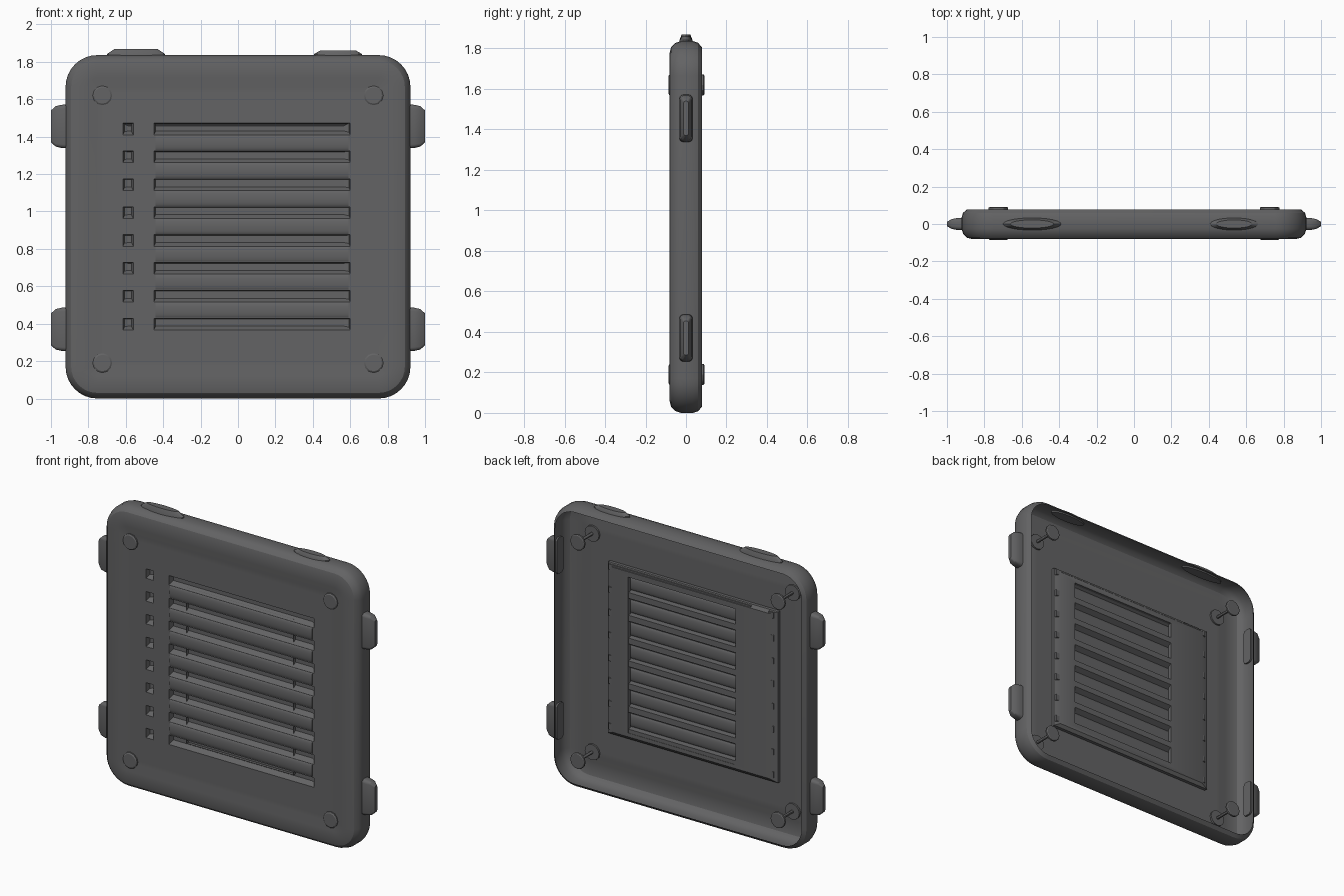
import bpy, bmesh, math

if "Cube" in bpy.data.objects:
    bpy.data.objects.remove(bpy.data.objects["Cube"])

grey = bpy.data.materials.new("dark grey plastic")
grey.diffuse_color = (0.125, 0.125, 0.128, 1)
grey.use_nodes = True
grey.node_tree.nodes["Principled BSDF"].inputs["Base Color"].default_value = grey.diffuse_color


def rounded(hw, hh, r, cx=0, cy=0, seg=8):
    """2D rounded rectangle."""
    pts = []
    for k, (sx, sy) in enumerate(((1, 1), (-1, 1), (-1, -1), (1, -1))):
        for i in range(seg + 1):
            a = math.pi / 2 * (k + i / seg)
            pts.append((cx + sx * (hw - r) + r * math.cos(a),
                        cy + sy * (hh - r) + r * math.sin(a)))
    return pts


def rect(x0, x1, z0, z1):
    return [(x0, z0), (x1, z0), (x1, z1), (x0, z1)]


def ellipse(rx, ry, cx=0, cy=0, n=24):
    return [(cx + rx * math.cos(2 * math.pi * i / n),
             cy + ry * math.sin(2 * math.pi * i / n)) for i in range(n)]


PLACE = {"x": lambda u, v, w: (w, u, v),
         "y": lambda u, v, w: (u, w, v),
         "z": lambda u, v, w: (u, v, w)}


def loft(bm, axis, loops, caps=True):
    """Skin through (outline, position) pairs along an axis."""
    rings = [[bm.verts.new(PLACE[axis](u, v, w)) for u, v in pts] for pts, w in loops]
    faces = [bm.faces.new(rings[0]), bm.faces.new(rings[-1])] if caps else []
    for a, b in zip(rings, rings[1:]):
        n = len(a)
        for i in range(n):
            j = (i + 1) % n
            faces.append(bm.faces.new((a[i], a[j], b[j], b[i])))
    bmesh.ops.recalc_face_normals(bm, faces=faces)


def smooth(ob, angle):
    bpy.ops.object.select_all(action='DESELECT')
    ob.select_set(True)
    bpy.context.view_layer.objects.active = ob
    bpy.ops.object.shade_smooth_by_angle(angle=math.radians(angle))


def finish(name, bm, angle=30):
    me = bpy.data.meshes.new(name)
    bm.to_mesh(me)
    bm.free()
    ob = bpy.data.objects.new(name, me)
    bpy.context.collection.objects.link(ob)
    me.materials.append(grey)
    smooth(ob, angle)
    return ob


ROWS = [1.442 - 0.149 * i for i in range(8)]

# panel body: rounded slab with a soft raised rim in front
profile = [(0.20, -0.073), (0.17, -0.073), (0.12, -0.081), (0.06, -0.081),
           (0.03, -0.074), (0.010, -0.055), (0.0, -0.025),
           (0.0, 0.035), (0.008, 0.06), (0.03, 0.078)]
bm = bmesh.new()
loft(bm, "y", [(rounded(0.922 - i, 0.918 - i, max(0.17 - i, 0.03), 0, 0.918), y)
               for i, y in profile])
body = finish("panel_body", bm)

# cutter: front vent slots and small square holes
bm = bmesh.new()
for z in ROWS:
    for x0, x1 in ((-0.45, 0.60), (-0.615, -0.56)):
        loft(bm, "y", [(rect(x0, x1, z - 0.034, z + 0.03), -0.12),
                       (rect(x0, x1, z - 0.032, z + 0.03), -0.073),
                       (rect(x0 + 0.01, x1 - 0.01, z - 0.012, z + 0.026), -0.04)])
cutter = finish("vent_cutter", bm)
cutter.hide_render = True
mod = body.modifiers.new("vents", 'BOOLEAN')
mod.operation = 'DIFFERENCE'
mod.solver = 'EXACT'
mod.object = cutter
bpy.ops.object.select_all(action='DESELECT')
body.select_set(True)
bpy.context.view_layer.objects.active = body
bpy.ops.object.modifier_apply(modifier=mod.name)
bpy.data.objects.remove(cutter)

# the back of the shell is open
bm = bmesh.new()
bm.from_mesh(body.data)
back = [f for f in bm.faces if f.normal.y > 0.9 and f.calc_center_median().y > 0.07]
bmesh.ops.delete(bm, geom=back, context='FACES')
bm.to_mesh(body.data)
bm.free()
smooth(body, 30)

# shallow frame around the slats inside the shell
bm = bmesh.new()
loft(bm, "y", [(rect(-0.63, 0.60, 0.355, 1.475), -0.073),
               (rect(-0.63, 0.60, 0.355, 1.475), -0.052),
               (rect(-0.58, 0.56, 0.375, 1.455), -0.038),
               (rect(-0.33, 0.445, 0.40, 1.42), -0.038),
               (rect(-0.33, 0.445, 0.40, 1.42), -0.06)], caps=False)
finish("inner_frame", bm)

# raised bars between the slots
bm = bmesh.new()
for i in range(7):
    z = (ROWS[i] + ROWS[i + 1]) / 2
    loft(bm, "x", [(ellipse(0.010, 0.042, -0.070, z), -0.44),
                   (ellipse(0.010, 0.042, -0.070, z), 0.59)])
finish("slats", bm)

# low screw caps in front, and matching feet on thin pins at the back
bm = bmesh.new()
for sx in (-1, 1):
    for z in (0.19, 1.62):
        x = sx * 0.725
        loft(bm, "y", [(ellipse(0.052, 0.052, x, z, 12), -0.062),
                       (ellipse(0.052, 0.052, x, z, 12), -0.081),
                       (ellipse(0.044, 0.044, x, z, 12), -0.086)])
        loft(bm, "y", [(ellipse(0.010, 0.010, x, z, 12), -0.062),
                       (ellipse(0.010, 0.010, x, z, 12), 0.075),
                       (ellipse(0.052, 0.052, x, z, 12), 0.076),
                       (ellipse(0.052, 0.052, x, z, 12), 0.087),
                       (ellipse(0.046, 0.046, x, z, 12), 0.091)])
finish("screw_caps", bm)

# tapered side tabs
bm = bmesh.new()
for sx in (-1, 1):
    for z in (0.37, 1.455):
        loft(bm, "x", [(rounded(0.033, 0.118, 0.02, 0, z, 3), sx * 0.91),
                       (rounded(0.032, 0.115, 0.02, 0, z, 3), sx * 0.945),
                       (rounded(0.026, 0.108, 0.015, 0, z, 3), sx * 0.975),
                       (rounded(0.012, 0.085, 0.01, 0, z, 3), sx * 1.0)])
finish("side_tabs", bm)

# oval buttons on the top edge
bm = bmesh.new()
for cx, rx, top in ((-0.545, 0.155, 1.868), (0.535, 0.128, 1.86)):
    loft(bm, "z", [(ellipse(rx, 0.034, cx), 1.825),
                   (ellipse(rx, 0.032, cx), 1.842),
                   (ellipse(rx * 0.75, 0.022, cx), top)])
finish("top_buttons", bm)
